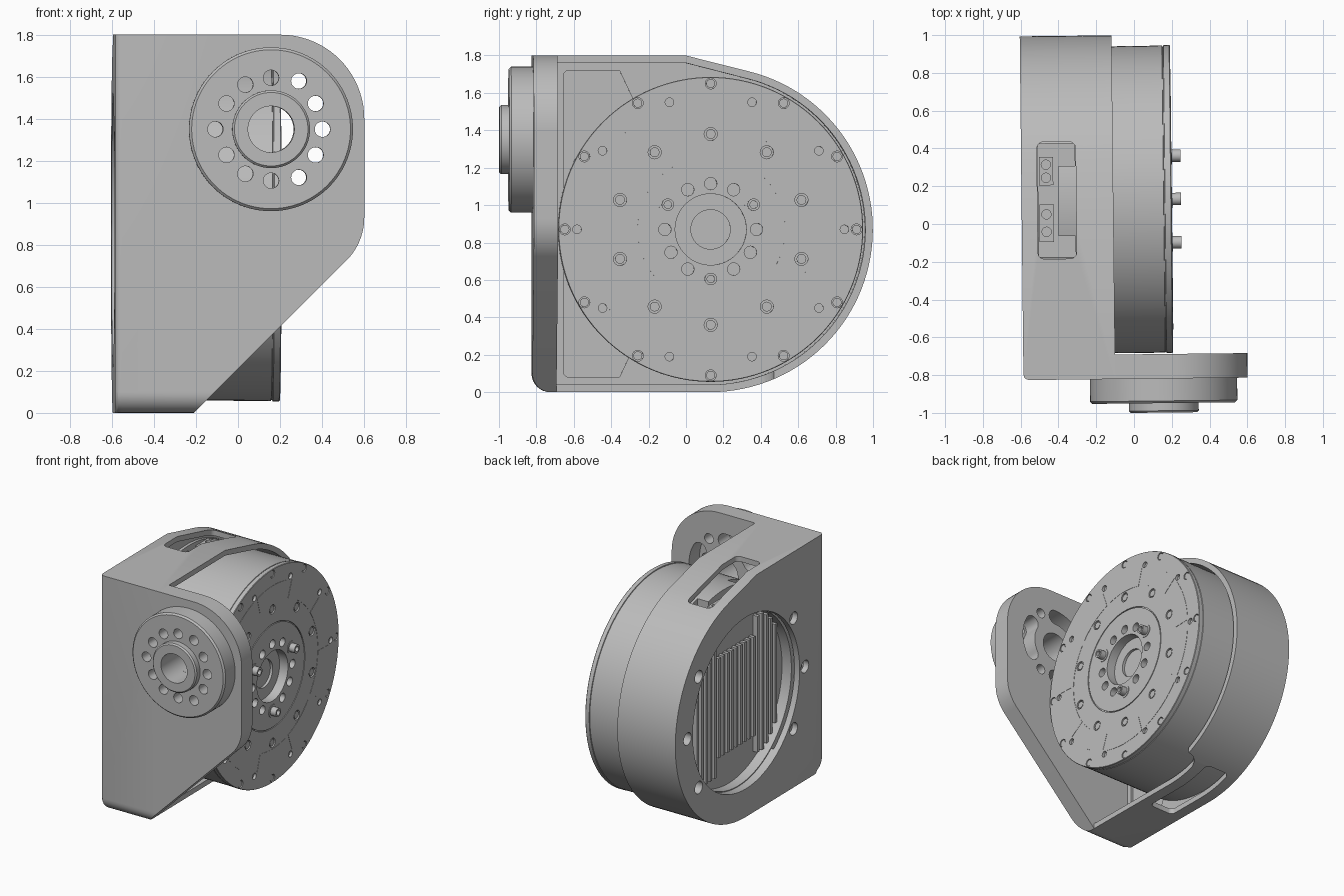
import bpy, bmesh
from math import sin, cos, radians, sqrt

cube = bpy.data.objects.get("Cube")
if cube:
    bpy.data.objects.remove(cube)

grey = bpy.data.materials.new("machined_grey")
grey.use_nodes = True
grey.diffuse_color = (0.5, 0.5, 0.5, 1)
grey.node_tree.nodes["Principled BSDF"].inputs["Base Color"].default_value = (0.5, 0.5, 0.5, 1)

SPIN = {"x": (1, 0, 0), "y": (0, 1, 0)}
MOTOR = (0.13, 0.87)      # motor axis in y, z
HUB = (0.147, 1.35)       # hub axis in x, z


def place(axis, along, u, v):
    return {"x": (along, u, v), "y": (u, along, v), "z": (u, v, along)}[axis]


def finish(bm, name):
    bmesh.ops.remove_doubles(bm, verts=bm.verts, dist=1e-5)
    bmesh.ops.recalc_face_normals(bm, faces=bm.faces)
    mesh = bpy.data.meshes.new(name)
    bm.to_mesh(mesh)
    bm.free()
    mesh.materials.append(grey)
    obj = bpy.data.objects.new(name, mesh)
    bpy.context.scene.collection.objects.link(obj)
    return obj


def prism(name, loops, axis, a, b):
    """Extrude one or more outlines along an axis."""
    bm = bmesh.new()
    for loop in loops:
        pts = [p for i, p in enumerate(loop)
               if abs(p[0] - loop[i - 1][0]) + abs(p[1] - loop[i - 1][1]) > 1e-4]
        low = [bm.verts.new(place(axis, a, *p)) for p in pts]
        top = [bm.verts.new(place(axis, b, *p)) for p in pts]
        bm.faces.new(low)
        bm.faces.new(top)
        for i in range(len(pts)):
            bm.faces.new((low[i - 1], low[i], top[i], top[i - 1]))
    return finish(bm, name)


def lathe(name, profile, axis, centre, steps=96):
    """Revolve (along, radius) points about an axis."""
    bm = bmesh.new()
    verts = [bm.verts.new(place(axis, a, centre[0] + r, centre[1])) for a, r in profile]
    edges = [bm.edges.new(pair) for pair in zip(verts, verts[1:])]
    bmesh.ops.spin(bm, geom=verts + edges, cent=place(axis, 0, *centre), axis=SPIN[axis],
                   angle=radians(360), steps=steps)
    return finish(bm, name)


def polar(c, r, deg):
    return c[0] + r * cos(radians(deg)), c[1] + r * sin(radians(deg))


def arc(c, r, a, b, n=12):
    return [polar(c, r, a + (b - a) * i / n) for i in range(n + 1)]


def circle(c, r, n=24):
    return arc(c, r, 0, 360, n)[:-1]


def ring(c, radius, r, angles, n=20):
    return [circle(polar(c, radius, a), r, n) for a in angles]


def box(u0, v0, u1, v1):
    return [(u0, v0), (u1, v0), (u1, v1), (u0, v1)]


def sector(c, r0, r1, a, b):
    return arc(c, r1, a, b) + arc(c, r0, b, a)


def kidney(c, r, w, a, b):
    return (arc(c, r + w, a, b) + arc(polar(c, r, b), w, b, b + 180)
            + arc(c, r - w, b, a) + arc(polar(c, r, a), w, a + 180, a + 360))


def rounded(u0, v0, u1, v1, r):
    return (arc((u1 - r, v1 - r), r, 0, 90, 5) + arc((u0 + r, v1 - r), r, 90, 180, 5)
            + arc((u0 + r, v0 + r), r, 180, 270, 5) + arc((u1 - r, v0 + r), r, 270, 360, 5))


def bevel(obj, rule, width):
    """Round the edges whose two ends satisfy a rule."""
    bm = bmesh.new()
    bm.from_mesh(obj.data)
    edges = [e for e in bm.edges if all(rule(v.co) for v in e.verts)]
    bmesh.ops.bevel(bm, geom=edges, offset=width, segments=3, profile=0.5, affect="EDGES")
    bm.to_mesh(obj.data)
    bm.free()


def cut(obj, *cutters):
    for cutter in cutters:
        mod = obj.modifiers.new("cut", "BOOLEAN")
        mod.operation, mod.solver, mod.object = "DIFFERENCE", "EXACT", cutter
        bpy.context.view_layer.update()
        deps = bpy.context.evaluated_depsgraph_get()
        mesh = bpy.data.meshes.new_from_object(obj.evaluated_get(deps))
        obj.modifiers.clear()
        obj.data = mesh
        bpy.data.objects.remove(cutter)


tens = [90 + 36 * i for i in range(10)]
tens_offset = [36 * i for i in range(10)]
twelfths = [30 * i for i in range(12)]

# Housing shell: flat front end, rounded back end, open on the motor side
outline = ([(-0.82, 1.8)] + arc((-0.72, 0.1), 0.1, 180, 270, 8)
           + arc(MOTOR, 0.87, -90, 76, 56) + [(0, 1.8)])
inside = [(-0.69, 1.76), (-0.69, 0.04)] + arc(MOTOR, 0.83, -90, 76, 56) + [(0, 1.76)]
recess = ([(-0.35, 0.08), (-0.27, 0.25), (-0.27, 1.55), (-0.35, 1.72)]
          + arc((-0.62, 1.69), 0.03, 90, 180, 4) + arc((-0.62, 0.11), 0.03, 180, 270, 4))
slot = rounded(-0.51, -0.18, -0.305, 0.44, 0.035)
low_rim = [(-0.219, -0.69)] + arc((-0.108, 0.36), 0.111, 180, 90, 8) + [(0.1, 0.471), (0.1, -0.69)]
housing = prism("housing", [outline], "x", -0.594, -0.108)
bevel(housing, lambda v: v.x < -0.59 and v.y < -0.73, 0.03)
cut(housing,
    prism("c", [inside], "x", -0.53, 0.3),
    prism("c", [recess], "x", -0.55, -0.4),
    prism("c", [circle(MOTOR, 0.655, 96)], "x", -0.7, -0.4),
    prism("c", ring(MOTOR, 0.72, 0.047, [-36, 0, 36, 144, 180, 216]), "x", -0.7, -0.5),
    prism("c", [slot], "z", 1.45, 1.95),
    prism("c", [slot], "z", -0.2, 0.2),
    prism("c", [[(-0.319, -0.1), (0.1, 0.319), (0.1, -0.1)]], "y", -1.2, -0.69),
    prism("c", [low_rim], "z", -0.2, 0.111))

# Front bracket plate with hub openings
outline = ([(-0.108, 1.8), (-0.108, 0.111)] + arc((0.302, 0.93), 0.29, -45, 0)
           + arc((0.192, 1.4), 0.4, 0, 90, 20))
plate = prism("front_plate", [outline], "y", -0.82, -0.69)
hub_openings = ([circle(HUB, 0.11, 40)] + ring(HUB, 0.265, 0.037, [60, 180, 300])
                + [kidney(HUB, 0.245, 0.055, a - 30, a + 30) for a in (0, 120, 240)])
for part in (plate, housing):
    cut(part, prism("c", hub_openings, "y", -0.9, -0.6))

# Front hub with a raised boss and bolt circle
hub = lathe("front_hub", [(-0.82, 0.11), (-0.82, 0.39), (-0.938, 0.39), (-0.95, 0.378),
                          (-0.95, 0.185), (-0.99, 0.185), (-1, 0.175), (-1, 0.11),
                          (-0.82, 0.11)], "y", HUB)
hub_bolts = [a for a in twelfths if a not in (60, 180, 300)]
cut(hub, prism("c", ring(HUB, 0.245, 0.037, hub_bolts)
               + ring(HUB, 0.265, 0.037, (60, 180, 300)), "y", -1.1, -0.7))

# Motor body with recessed back, flange seam and face groove
motor = lathe("motor_body", [
    (-0.45, 0), (-0.45, 0.65), (-0.528, 0.65), (-0.528, 0.81),
    (0.158, 0.813), (0.16, 0.809), (0.164, 0.809), (0.166, 0.815), (0.196, 0.815),
    (0.2, 0.812), (0.2, 0.398), (0.192, 0.398), (0.192, 0.391), (0.2, 0.391), (0.2, 0.19),
    (0.13, 0.19), (0.13, 0.105), (0.11, 0.105), (0.11, 0)], "x", MOTOR, 128)
stud_angles = [30, 150, 270]
bolt_angles = [a for a in twelfths if a not in stud_angles]
socket_bay = [(-0.505, -0.17), (-0.31, -0.17), (-0.31, -0.06), (-0.4, -0.06),
              (-0.4, 0.31), (-0.31, 0.31), (-0.31, 0.43), (-0.505, 0.43)]
cut(motor,
    prism("c", ring(MOTOR, 0.245, 0.033, bolt_angles), "x", 0.14, 0.3),
    prism("c", ring(MOTOR, 0.715, 0.023, tens_offset), "x", 0.18, 0.3),
    prism("c", ring(MOTOR, 0.78, 0.029, twelfths) + ring(MOTOR, 0.51, 0.035, tens),
          "x", 0.185, 0.3),
    prism("c", [socket_bay], "z", 1.54, 1.9))

# Face screws set in their counterbores
prism("face_screws", ring(MOTOR, 0.78, 0.024, twelfths, 16) + ring(MOTOR, 0.51, 0.026, tens, 16),
      "x", 0.18, 0.196)

# Shallow raised panels between the screws
prism("face_panels", [sector(MOTOR, 0.555, 0.69, a - 16, a + 16) for a in tens],
      "x", 0.198, 0.202)

# Protruding socket studs
for i, a in enumerate(stud_angles):
    lathe("output_stud_%d" % (i + 1), [(0.18, 0.048), (0.204, 0.048), (0.204, 0.033),
          (0.25, 0.033), (0.25, 0.02), (0.225, 0.02), (0.225, 0)],
          "x", polar(MOTOR, 0.265, a), 24)

# Cooling fins on the motor back
fins = []
for i in range(-9, 10):
    u = i * 0.053 - 0.04
    h = 0.38 if abs(i) < 5 else min(0.52, sqrt(0.64 ** 2 - u * u))
    fins.append(box(MOTOR[0] + u - 0.013, MOTOR[1] - h, MOTOR[0] + u + 0.013, MOTOR[1] + h))
prism("cooling_fins", fins, "x", -0.49, -0.44)

# Cable sockets under the top slot
for name, y0, y1 in (("power_socket", 0.21, 0.36), ("signal_socket", -0.09, 0.11)):
    socket = prism(name, [box(-0.5, y0, -0.425, y1)], "z", 1.5, 1.65)
    pins = [circle((-0.463, y0 + (y1 - y0) * t), 0.025, 12) for t in (0.27, 0.73)]
    cut(socket, prism("c", pins, "z", 1.6, 1.7))

# Smooth curved faces, keep hard edges, and set the slight yaw of the whole unit
for obj in bpy.context.scene.objects:
    if obj.type == "MESH" and grey.name in obj.data.materials:
        obj.data.shade_smooth()
        obj.data.set_sharp_from_angle(angle=radians(30))
        obj.rotation_euler.z = 0.011
